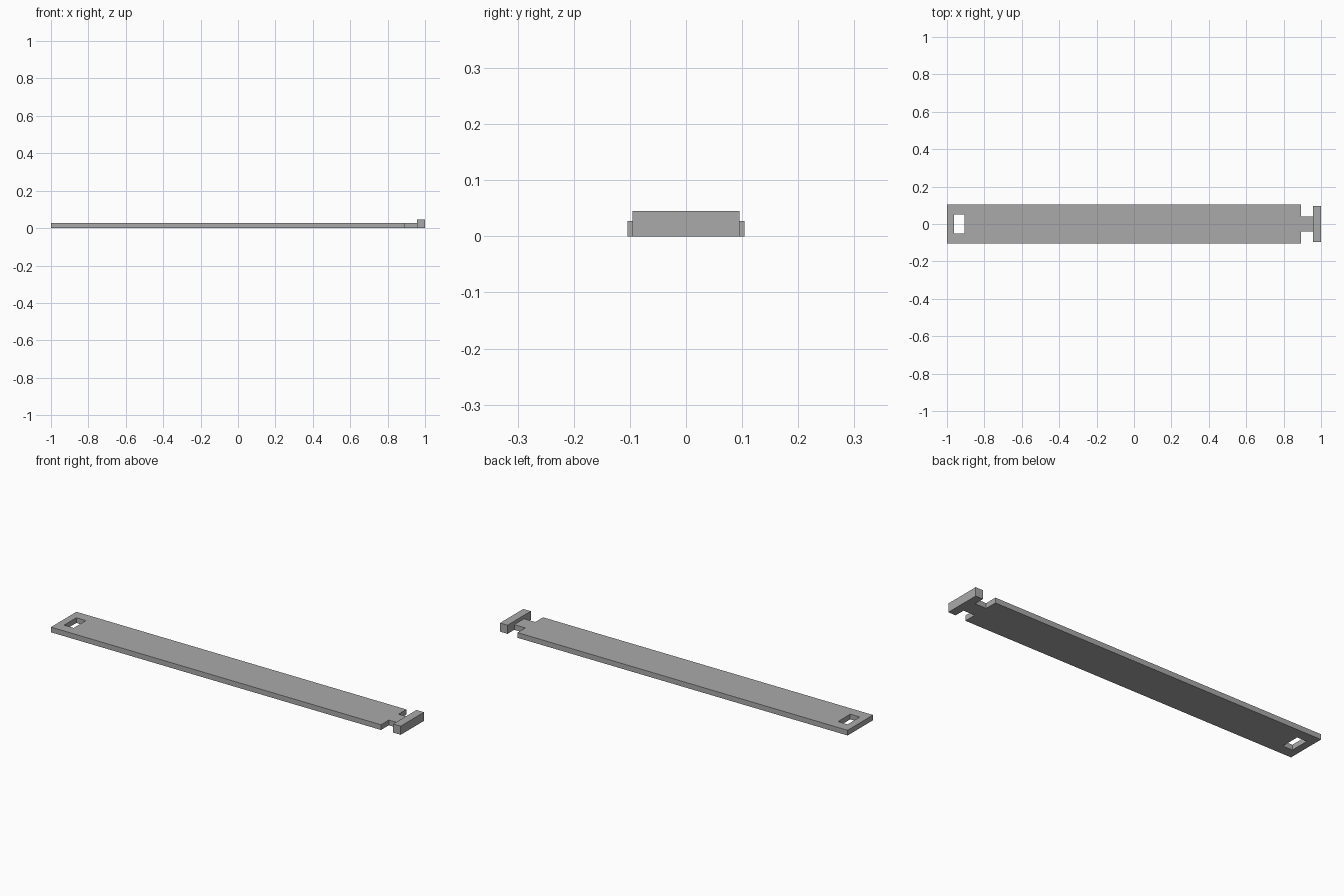
import bpy
import bmesh

cube = bpy.data.objects.get("Cube")
if cube:
    bpy.data.objects.remove(cube, do_unlink=True)

GREY = (0.4, 0.4, 0.4, 1.0)
THICK = 0.027          # strap thickness
BAR_HEIGHT = 0.045     # raised crossbar height

mat = bpy.data.materials.new("plain grey")
mat.use_nodes = True
mat.diffuse_color = GREY
mat.node_tree.nodes["Principled BSDF"].inputs["Base Color"].default_value = GREY


def prism(name, outline, z0, z1):
    """Extrude a flat outline from z0 up to z1."""
    bm = bmesh.new()
    face = bm.faces.new([bm.verts.new((x, y, z0)) for x, y in outline])
    top = bmesh.ops.extrude_face_region(bm, geom=[face])["geom"]
    bmesh.ops.translate(bm, vec=(0, 0, z1 - z0),
                        verts=[v for v in top if isinstance(v, bmesh.types.BMVert)])
    bmesh.ops.recalc_face_normals(bm, faces=bm.faces)
    mesh = bpy.data.meshes.new(name)
    bm.to_mesh(mesh)
    bm.free()
    mesh.materials.append(mat)
    obj = bpy.data.objects.new(name, mesh)
    bpy.context.collection.objects.link(obj)
    return obj


def mirrored(half):
    """Complete an outline across the long axis."""
    return half + [(x, -y) for x, y in reversed(half)]


# Long strap with its narrow neck
strap = prism("strap", mirrored([(-1, -0.104), (0.893, -0.104),
                                 (0.893, -0.04), (0.957, -0.04)]), 0, THICK)

# Rectangular slot through the far end
cutter = prism("slot_cutter", mirrored([(-0.962, -0.05), (-0.907, -0.05)]), -0.1, 0.1)
cutter.hide_render = True
cutter.hide_viewport = True
slot = strap.modifiers.new("slot", 'BOOLEAN')
slot.operation = 'DIFFERENCE'
slot.solver = 'EXACT'
slot.object = cutter

# Raised crossbar that locks into a matching slot
prism("crossbar", mirrored([(0.957, -0.095), (1, -0.095)]), 0, BAR_HEIGHT)
